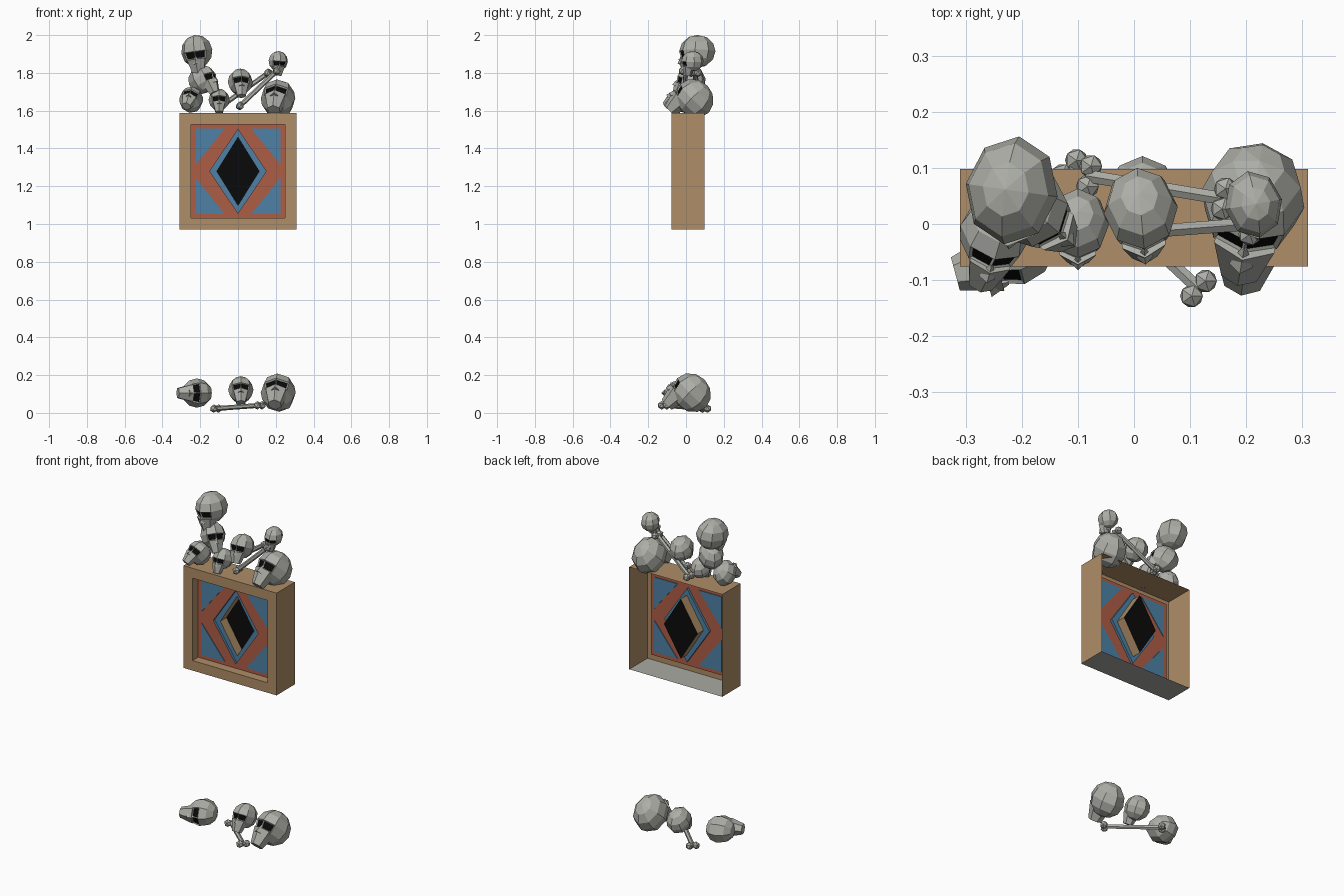
import bpy, bmesh, math
from mathutils import Vector, Matrix, Euler

if "Cube" in bpy.data.objects:
    bpy.data.objects.remove(bpy.data.objects["Cube"])


def mat(name, r, g, b):
    m = bpy.data.materials.new(name)
    m.diffuse_color = (r, g, b, 1)
    m.use_nodes = True
    m.node_tree.nodes["Principled BSDF"].inputs["Base Color"].default_value = m.diffuse_color
    return m


BONE = mat("bone_grey", 0.42, 0.425, 0.385)
BLACK = mat("black", 0.003, 0.003, 0.003)
WOOD = mat("tan_wood", 0.43, 0.27, 0.135)
RED = mat("brick_red", 0.42, 0.11, 0.06)
BLUE = mat("blue", 0.075, 0.22, 0.38)
GREY = mat("stone_grey", 0.40, 0.40, 0.37)


def finish(bm, name, mats, recalc=True):
    if recalc:
        bmesh.ops.recalc_face_normals(bm, faces=bm.faces)
    me = bpy.data.meshes.new(name)
    bm.to_mesh(me)
    bm.free()
    for m in mats:
        me.materials.append(m)
    ob = bpy.data.objects.new(name, me)
    bpy.context.collection.objects.link(ob)
    return ob


CZ = 1.279  # height of the frame's middle


def ring(bm, hw, hh, y, diamond=False):
    """Eight points round a rectangle or a diamond, facing the front."""
    pts = [(1, 0), (1, 1), (0, 1), (-1, 1), (-1, 0), (-1, -1), (0, -1), (1, -1)]
    out = []
    for u, v in pts:
        k = 0.5 if diamond and u and v else 1
        out.append(bm.verts.new((u * k * hw, y, CZ + v * k * hh)))
    return out


def loft(bm, rings, mats):
    for a, b, m in zip(rings, rings[1:], mats):
        for i in range(8):
            j = (i + 1) % 8
            f = bm.faces.new((a[j], a[i], b[i], b[j]))
            f.material_index = m


# open-backed box frame with a grey base
bm = bmesh.new()
loft(bm, [ring(bm, .31, .308, .098), ring(bm, .31, .308, -.076),
          ring(bm, .25, .248, -.076), ring(bm, .25, .248, -.022)], [0, 0, 0])
for f in bm.faces:
    if f.calc_center_median().z < CZ - .307:
        f.material_index = 1
finish(bm, "box_frame", [WOOD, GREY], False)

# red panel, stepped blue diamond and deep dark opening
bm = bmesh.new()
rings = [ring(bm, .25, .248, -.022), ring(bm, .15, .222, -.022, True),
         ring(bm, .15, .222, -.008, True), ring(bm, .112, .18, -.008, True),
         ring(bm, .112, .18, .05, True)]
loft(bm, rings, [0, 1, 1, 2])
bm.faces.new(rings[-1][::-1]).material_index = 3
finish(bm, "diamond_panel", [RED, BLUE, WOOD, BLACK], False)

# blue corner plates, visible on both sides of the panel
for sx, side in ((-1, "left"), (1, "right")):
    for sz, level in ((-1, "lower"), (1, "upper")):
        bm = bmesh.new()
        tri = [(.225, .226), (.07, .226), (.225, .035)]
        f = bm.faces.new([bm.verts.new((sx * x, -.026, CZ + sz * z)) for x, z in tri])
        ex = bmesh.ops.extrude_face_region(bm, geom=[f])
        bmesh.ops.translate(bm, vec=(0, .008, 0),
                            verts=[v for v in ex["geom"] if isinstance(v, bmesh.types.BMVert)])
        finish(bm, f"{level}_{side}_corner_plate", [BLUE])


def skull(name, loc, s, pitch=0, roll=0, yaw=0):
    bm = bmesh.new()
    # cranium
    bmesh.ops.create_uvsphere(bm, u_segments=8, v_segments=6, radius=1)
    sockets = [f for f in bm.faces
               if f.calc_center_median().y < -.7 and -.4 < f.calc_center_median().z < 0]
    # sunken black eye sockets
    bmesh.ops.inset_individual(bm, faces=sockets, thickness=.1, depth=-.06)
    for f in sockets:
        f.material_index = 1
    bmesh.ops.scale(bm, vec=(.86, 1, .9), verts=bm.verts)
    # jaw, tapering down to the chin
    bmesh.ops.create_cone(bm, cap_ends=True, segments=6, radius1=.34, radius2=.58, depth=.85,
                          matrix=Matrix.Translation((0, -.45, -.85)))
    # nose wedge
    bmesh.ops.create_cone(bm, cap_ends=True, segments=4, radius1=.2, radius2=.05, depth=.4,
                          matrix=Matrix.Translation((0, -.88, -.5)))
    rot = Euler([math.radians(a) for a in (pitch, roll, yaw)]).to_matrix().to_4x4()
    bm.transform(Matrix.Translation(loc) @ rot @ Matrix.Scale(s, 4))
    finish(bm, name, [BONE, BLACK])


def bone(name, a, b, r=.013):
    a, b = Vector(a), Vector(b)
    d = (b - a).normalized()
    side = d.cross(Vector((0, 0, 1))).normalized()
    bm = bmesh.new()
    rot = d.to_track_quat('Z', 'Y').to_matrix().to_4x4()
    bmesh.ops.create_cone(bm, cap_ends=True, segments=6, radius1=r, radius2=r,
                          depth=(b - a).length, matrix=Matrix.Translation((a + b) / 2) @ rot)
    # paired knuckles at both ends
    for p in (a, b):
        for k in (-1, 1):
            bmesh.ops.create_icosphere(bm, subdivisions=1, radius=r * 1.75,
                                       matrix=Matrix.Translation(p + side * k * r * 1.4))
    finish(bm, name, [BONE])


# pile on top of the frame
skull("top_skull", (-.218, .06, 1.914), .097, 0, -8, -8)
skull("stacked_skull", (-.188, .03, 1.765), .082, -30, 0, 50)
skull("left_skull", (-.248, -.015, 1.658), .074, -50, 10, -12)
skull("small_front_skull", (-.1, .0, 1.657), .065, -22)
skull("middle_skull", (.012, .025, 1.752), .077, -25, 0, 5)
skull("small_high_skull", (.213, .035, 1.862), .06, 0, 5, 10)
skull("large_right_skull", (.212, .045, 1.665), .108, -45, 0, -10)
bone("leaning_bone_front", (.01, -.015, 1.625), (.205, .0, 1.81))
bone("leaning_bone_back", (-.08, .085, 1.63), (.16, .045, 1.8))

# pile on the ground
skull("ground_left_skull", (-.218, -.02, .105), .09, -60, 90, -45)
skull("ground_middle_skull", (.015, .045, .122), .078, -30)
skull("ground_right_skull", (.213, .03, .107), .109, -45, 0, -8)
bone("ground_bone", (-.115, .1, .023), (.115, -.115, .04))
